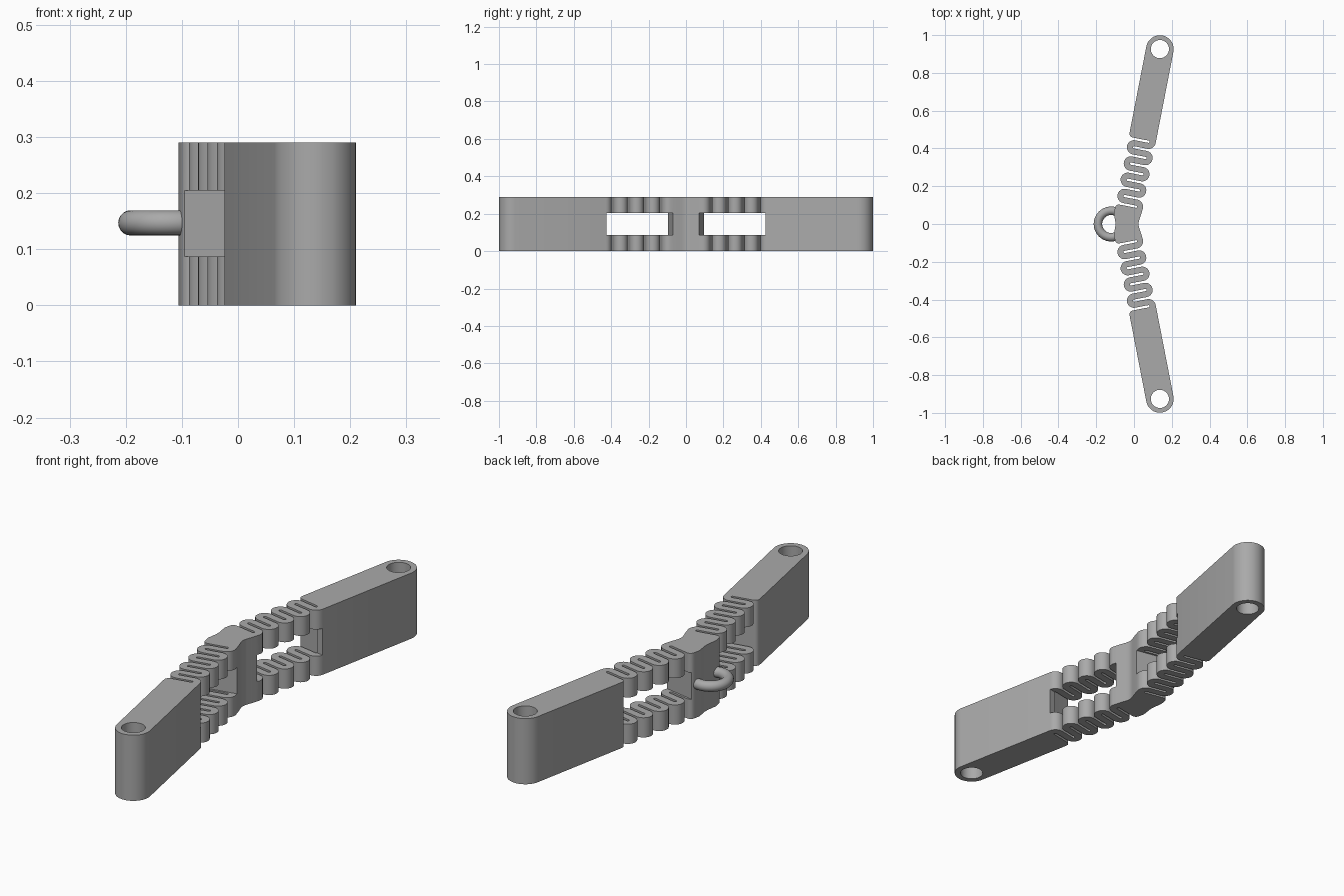
import bpy, bmesh, math
from mathutils import Vector

cube = bpy.data.objects.get("Cube")
if cube:
    bpy.data.objects.remove(cube)

HEIGHT = 0.29
TILT = math.radians(11)
EYE = Vector((0.137, 0.926))                          # centre of the arm's end hole
ALONG = Vector((-math.sin(TILT), -math.cos(TILT)))    # from arm end towards body
ACROSS = Vector((math.cos(TILT), -math.sin(TILT)))
HALF = 0.073           # half width of arm and spring
PITCH = 0.0875         # distance between neighbouring spring folds
OUTER, INNER = 0.038, 0.006
BEND = HALF - OUTER    # offset of the fold centres
FIRST = 0.493          # first fold, where the spring leaves the arm
LAST = FIRST + 4 * PITCH

grey = bpy.data.materials.new("grey plastic")
grey.use_nodes = True
grey.diffuse_color = (0.4, 0.4, 0.4, 1)
grey.node_tree.nodes["Principled BSDF"].inputs["Base Color"].default_value = (0.4, 0.4, 0.4, 1)


def place(p, s):
    """Arm coordinates (across, along) to the ground plane."""
    return EYE + ACROSS * p + ALONG * s


def arc(p, s, r, start, end, n=12):
    """Arc in arm coordinates, angles in degrees."""
    out = []
    for i in range(n + 1):
        a = math.radians(start + (end - start) * i / n)
        out.append(place(p + r * math.cos(a), s + r * math.sin(a)))
    return out


def prism(name, points, z0, z1):
    bm = bmesh.new()
    face = bm.faces.new([bm.verts.new((p.x, p.y, z0)) for p in points])
    top = bmesh.ops.extrude_face_region(bm, geom=[face])["geom"]
    bmesh.ops.translate(bm, vec=(0, 0, z1 - z0),
                        verts=[g for g in top if isinstance(g, bmesh.types.BMVert)])
    bmesh.ops.recalc_face_normals(bm, faces=bm.faces)
    mesh = bpy.data.meshes.new(name)
    bm.to_mesh(mesh)
    bm.free()
    mesh.materials.append(grey)
    obj = bpy.data.objects.new(name, mesh)
    bpy.context.collection.objects.link(obj)
    return obj


def mirror(points):
    return [Vector((p.x, -p.y)) for p in points]


def smooth(obj):
    bpy.ops.object.select_all(action='DESELECT')
    obj.select_set(True)
    bpy.context.view_layer.objects.active = obj
    bpy.ops.object.shade_smooth_by_angle(angle=math.radians(32))


# Outer side of one half: arm end, arm edge, folds, body corner
r = 0.02
outer_side = arc(0, 0, HALF, 270, 180)
outer_side += arc(r - HALF, FIRST - INNER - r, r, 180, 90, 6)
for k in range(4):
    s = FIRST + k * PITCH
    outer_side += arc(BEND, s, INNER, -90, 90, 8)
    outer_side += arc(-BEND, s + PITCH / 2, OUTER, 270, 90)
outer_side += arc(BEND, LAST, INNER, -90, 90, 8)
outer_side += arc(r - HALF, LAST + INNER + r, r, 270, 180, 6)
outer_side += [Vector(p) for p in ((-0.106, 0.06), (-0.103, 0.035), (-0.099, 0.012))]

# Inner side of one half
inner_side = arc(0, 0, HALF, 270, 360)[1:]
inner_side += arc(BEND, FIRST, OUTER, 0, 90, 6)
for k in range(4):
    s = FIRST + (k + 0.5) * PITCH
    inner_side += arc(-BEND, s, INNER, 270, 90, 8)
    inner_side += arc(BEND, s + PITCH / 2, OUTER, -90, 90 if k < 3 else 0, 12 if k < 3 else 6)
inner_side += [Vector(p) for p in ((0.043, 0.068), (0.036, 0.045), (0.028, 0.022), (0.024, 0.007))]

# Whole flexible bar
outline = outer_side + mirror(outer_side)[::-1] + mirror(inner_side)[1:] + inner_side[::-1]
bar = prism("flexible_bar", outline, 0, HEIGHT)

# End holes and spring windows
hole = arc(0, 0, 0.048, 0, 352.5, 47)
window = [place(p, s) for p, s in ((-0.12, 0.495), (0.12, 0.495), (0.12, 0.858), (-0.12, 0.858))]
for shape, z0, z1 in ((hole, -0.1, HEIGHT + 0.1), (window, 0.087, 0.205)):
    for points in (shape, mirror(shape)):
        cutter = prism("cutter", points, z0, z1)
        cutter.hide_render = True
        cut = bar.modifiers.new("cut", 'BOOLEAN')
        cut.object = cutter
        cut.operation = 'DIFFERENCE'
        cut.solver = 'EXACT'
        bpy.context.view_layer.objects.active = bar
        bpy.ops.object.modifier_apply(modifier=cut.name)
        bpy.data.objects.remove(cutter)
smooth(bar)

# Pull ring, half sunk in the body
bpy.ops.mesh.primitive_torus_add(location=(-0.121, 0, 0.147), major_radius=0.07, minor_radius=0.0225,
                                 major_segments=48, minor_segments=20)
ring = bpy.context.object
ring.name = "pull_ring"
ring.data.materials.append(grey)
smooth(ring)
